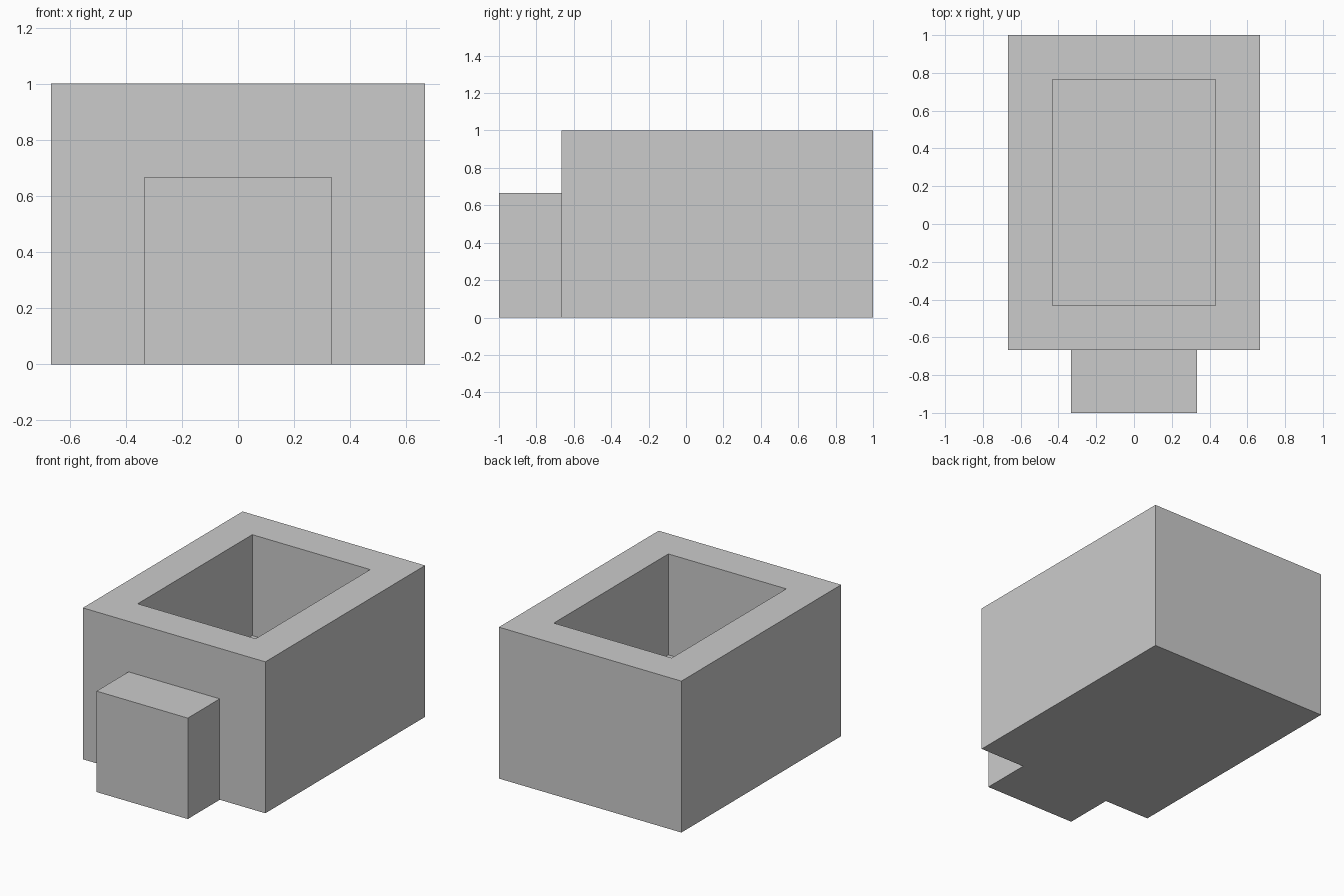
import bpy
import bmesh

if "Cube" in bpy.data.objects:
    bpy.data.objects.remove(bpy.data.objects["Cube"], do_unlink=True)

T = 1 / 3  # wall thickness; every size is a multiple of it

# Single plain grey
grey = bpy.data.materials.new("plain_grey")
grey.use_nodes = True
colour = (0.6, 0.6, 0.6, 1)
grey.diffuse_color = colour
grey.node_tree.nodes["Principled BSDF"].inputs["Base Color"].default_value = colour


def box(name, low, high):
    """Axis-aligned box between two corners; returns the object."""
    bm = bmesh.new()
    bmesh.ops.create_cube(bm, size=1)
    for v in bm.verts:
        v.co = [low[i] if v.co[i] < 0 else high[i] for i in range(3)]
    mesh = bpy.data.meshes.new(name)
    bm.to_mesh(mesh)
    bm.free()
    mesh.materials.append(grey)
    obj = bpy.data.objects.new(name, mesh)
    bpy.context.collection.objects.link(obj)
    return obj


# Main block with a rectangular well sunk into its top
body = box("hollow_block", (-2 * T, -2 * T, 0), (2 * T, 3 * T, 3 * T))
bm = bmesh.new()
bm.from_mesh(body.data)
top = max(bm.faces, key=lambda f: f.calc_center_median().z)
bmesh.ops.inset_region(bm, faces=[top], thickness=T)
walls = bmesh.ops.extrude_face_region(bm, geom=[top])["geom"]
floor = [v for v in walls if isinstance(v, bmesh.types.BMVert)]
bmesh.ops.translate(bm, verts=floor, vec=(0, 0, -2 * T))
if top.is_valid:
    bmesh.ops.delete(bm, geom=[top], context='FACES_ONLY')
bmesh.ops.recalc_face_normals(bm, faces=bm.faces)
bm.to_mesh(body.data)
bm.free()

# Lower block standing against the front
box("front_step", (-T, -3 * T, 0), (T, -2 * T, 2 * T))
